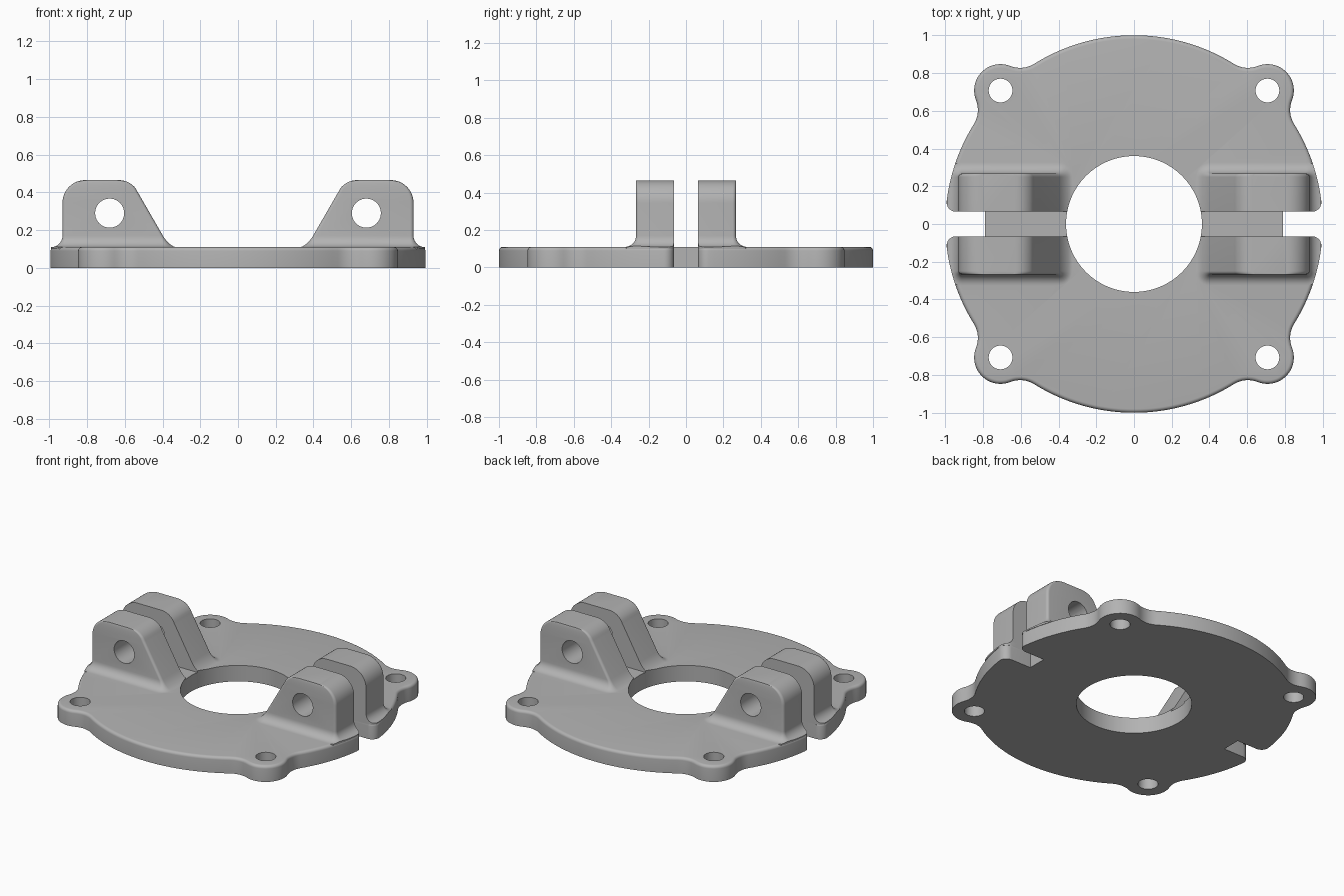
import bpy, bmesh
from math import sin, cos, tan, pi, radians, sqrt, acos, atan2
from mathutils import Vector

cube = bpy.data.objects.get("Cube")
if cube:
    bpy.data.objects.remove(cube, do_unlink=True)

THICK, SLOT, SLOT_END = 0.11, 0.065, 0.79
EAR, BLEND, LIP = 0.14, 0.14, 0.05

grey = bpy.data.materials.new("plain_grey")
grey.use_nodes = True
colour = (0.45, 0.45, 0.45, 1)
grey.diffuse_color = colour
grey.node_tree.nodes["Principled BSDF"].inputs["Base Color"].default_value = colour


def loft(bm, rings):
    """Skin a stack of closed rings and cap both ends."""
    loops = [[bm.verts.new(p) for p in ring] for ring in rings]
    n = len(loops[0])
    for a, b in zip(loops, loops[1:]):
        for i in range(n):
            j = (i + 1) % n
            bm.faces.new((a[i], a[j], b[j], b[i]))
    bm.faces.new(loops[0][::-1])
    bm.faces.new(loops[-1])


def finish(bm, name):
    bmesh.ops.recalc_face_normals(bm, faces=bm.faces)
    mesh = bpy.data.meshes.new(name)
    bm.to_mesh(mesh)
    bm.free()
    obj = bpy.data.objects.new(name, mesh)
    bpy.context.collection.objects.link(obj)
    mesh.materials.append(grey)
    return obj


def boolean(target, tool, operation):
    """Apply a boolean and discard the helper."""
    mod = target.modifiers.new("cut", 'BOOLEAN')
    mod.operation, mod.solver, mod.object = operation, 'EXACT', tool
    bpy.context.view_layer.objects.active = target
    bpy.ops.object.modifier_apply(modifier=mod.name)
    bpy.data.objects.remove(tool, do_unlink=True)


def arc(cx, cy, r, a, b, n):
    return [Vector((cx + r * cos(a + (b - a) * i / n), cy + r * sin(a + (b - a) * i / n)))
            for i in range(n + 1)]


# Plate outline: one quarter, then mirrored twice
def plate_outline():
    yc = SLOT + LIP
    xc = sqrt((1 - LIP) ** 2 - yc ** 2)
    d, e = 1 + BLEND, EAR + BLEND
    swing = acos((d * d + 1 - e * e) / (2 * d))
    ear = Vector((cos(pi / 4), sin(pi / 4)))
    low, high = pi / 4 - swing, pi / 4 + swing
    c1 = Vector((cos(low), sin(low))) * d
    c2 = Vector((cos(high), sin(high))) * d
    to1, to2 = ear - c1, ear - c2
    a1, a2 = atan2(to1.y, to1.x), atan2(to2.y, to2.x) % (2 * pi)
    q = [Vector((SLOT_END, SLOT))]
    q += arc(xc, yc, LIP, -pi / 2, atan2(yc, xc), 8)
    q += arc(0, 0, 1, atan2(yc, xc), low, 14)[1:]
    q += arc(c1.x, c1.y, BLEND, low + pi, a1 % (2 * pi), 8)[1:]
    q += arc(ear.x, ear.y, EAR, a1 % (2 * pi) - pi, a2 - pi, 18)[1:]
    q += arc(c2.x, c2.y, BLEND, a2, high + pi, 8)[1:]
    q += arc(0, 0, 1, high, pi / 2, 16)[1:]
    half = q + [Vector((-p.x, p.y)) for p in reversed(q[:-1])]
    return half + [Vector((-p.x, -p.y)) for p in half]


outline = plate_outline()


def inset_outline(amount, z):
    ring = []
    for i, p in enumerate(outline):
        t = outline[(i + 1) % len(outline)] - outline[i - 1]
        inward = Vector((-t.y, t.x)).normalized()
        k = 0 if abs(p.y) < SLOT + 0.001 else amount
        ring.append((p.x + inward.x * k, p.y + inward.y * k, z))
    return ring


# Plate with a rounded upper rim
RIM = 0.02
bm = bmesh.new()
rings = [inset_outline(0, 0)]
for i in range(6):
    t = pi / 2 * i / 5
    rings.append(inset_outline(RIM * (1 - cos(t)), THICK - RIM + RIM * sin(t)))
loft(bm, rings)
plate = finish(bm, "mounting_flange")

# Hinge lugs: stacked sections with a flared foot and rounded top
FOOT, TOP, OUTER = 0.06, 0.465, 0.93
R_OUT, R_IN, IN_X = 0.12, 0.11, 0.63


def lug_section(z, flare, sx, sy):
    dz = z - (TOP - R_OUT)
    x1 = OUTER if dz <= 0 else OUTER - R_OUT + sqrt(max(0, R_OUT ** 2 - dz ** 2))
    zc = TOP - R_IN
    if z < zc + R_IN / 2:
        x0 = 0.363 + (z - THICK) / tan(radians(60))
    else:
        x0 = IN_X - sqrt(max(0, R_IN ** 2 - (z - zc) ** 2))
    x0, x1, y1, c = x0 - 0.6 * flare, x1 + flare, 0.267 + flare, 0.018 + flare
    pts = [Vector((x1, SLOT))] + arc(x1 - c, y1 - c, c, 0, pi / 2, 6)
    pts += arc(x0 + c, y1 - c, c, pi / 2, pi, 6) + [Vector((x0, SLOT))]
    return [(sx * p.x, sy * p.y, z) for p in pts]


bm = bmesh.new()
for sx in (-1, 1):
    for sy in (-1, 1):
        rings = [lug_section(THICK - 0.01, FOOT, sx, sy)]
        for i in range(9):
            t = pi / 2 * i / 8
            rings.append(lug_section(THICK + FOOT * (1 - cos(t)), FOOT * (1 - sin(t)), sx, sy))
        for i in range(13):
            rings.append(lug_section(TOP - R_OUT + R_OUT * sin(pi / 2 * i / 12), 0, sx, sy))
        loft(bm, rings)
lugs = finish(bm, "hinge_lugs")

# Keep the flared feet inside the plate edge, then join
bm = bmesh.new()
loft(bm, [inset_outline(0, -0.1), inset_outline(0, 0.6)])
boolean(lugs, finish(bm, "edge_trimmer"), 'INTERSECT')
boolean(plate, lugs, 'UNION')


# Bore, bolt holes and pin holes
def cutter(x, y, z, r, along_y=False, n=40):
    bm = bmesh.new()
    ring = arc(0, 0, r, 0, 2 * pi, n)[:-1]
    if along_y:
        loft(bm, [[(x + p.x, s, z + p.y) for p in ring] for s in (-0.5, 0.5)])
    else:
        loft(bm, [[(x + p.x, y + p.y, s) for p in ring] for s in (-0.5, 0.7)])
    return finish(bm, "hole_cutter")


boolean(plate, cutter(0, 0, 0, 0.36, n=96), 'DIFFERENCE')
for sx in (-1, 1):
    boolean(plate, cutter(sx * 0.68, 0, 0.29, 0.077, True), 'DIFFERENCE')
    for sy in (-1, 1):
        boolean(plate, cutter(sx * 0.707, sy * 0.707, 0, 0.063), 'DIFFERENCE')

bpy.ops.object.select_all(action='DESELECT')
plate.select_set(True)
bpy.context.view_layer.objects.active = plate
bpy.ops.object.shade_smooth_by_angle(angle=radians(32))
